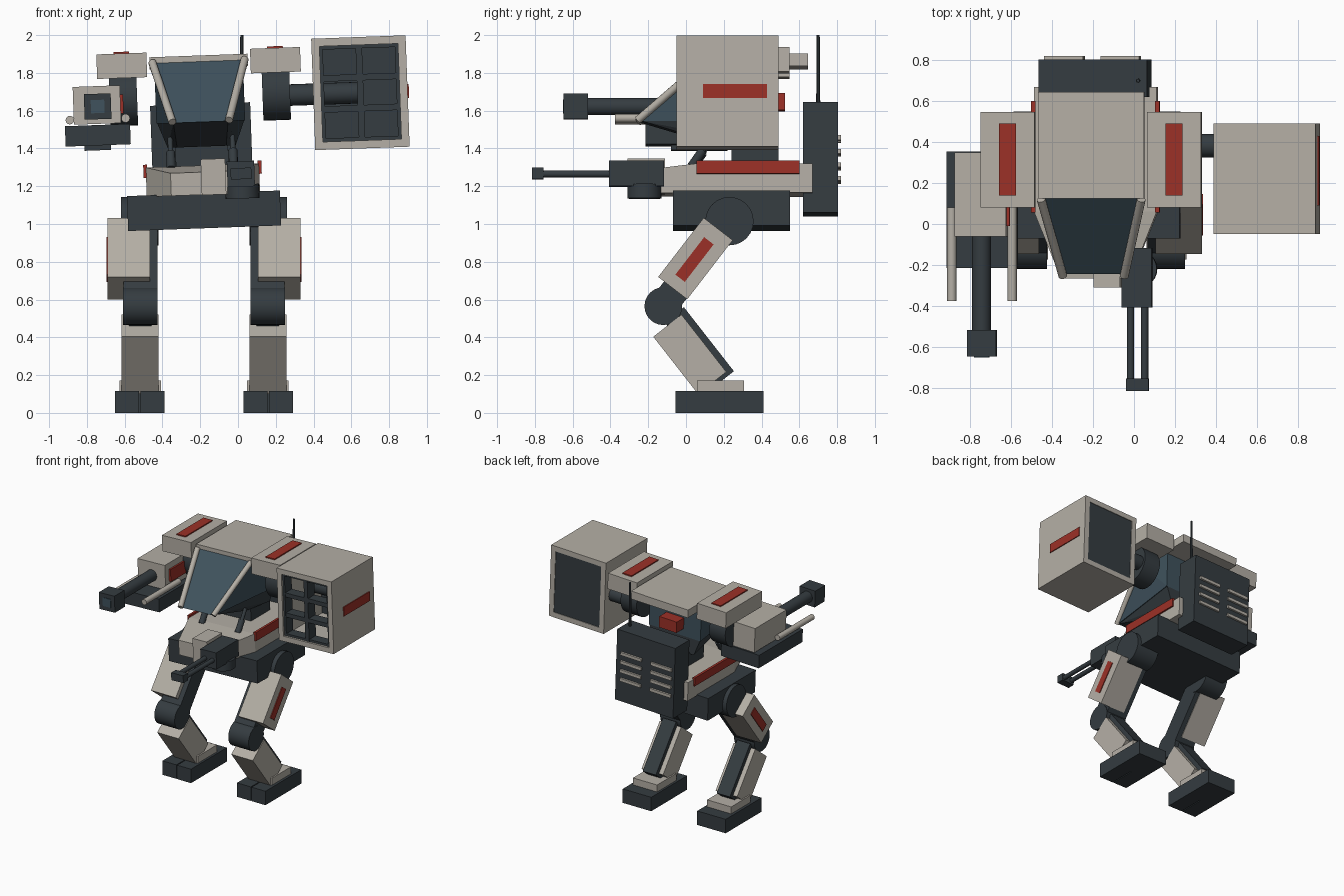
import bpy, bmesh
from math import radians
from mathutils import Matrix, Vector

if "Cube" in bpy.data.objects:
    bpy.data.objects.remove(bpy.data.objects["Cube"])


def material(name, rgb):
    m = bpy.data.materials.new(name)
    m.diffuse_color = (*rgb, 1)
    m.use_nodes = True
    m.node_tree.nodes["Principled BSDF"].inputs["Base Color"].default_value = m.diffuse_color
    return m


LIGHT = material("light armour", (0.46, 0.43, 0.38))
DARK = material("dark metal", (0.035, 0.045, 0.052))
RED = material("red marking", (0.33, 0.03, 0.02))
GLASS = material("canopy glass", (0.05, 0.085, 0.11))
FLAT = Matrix.Identity(4)
TILT = Matrix.Rotation(radians(-2.1), 4, 'Y')   # upper body leans sideways
CX = -0.18                                      # centre line of the legs


def up(x, y, z):
    """Point given in the leaning upper-body frame -> world."""
    p = TILT @ Vector((x, y, z - 1.07))
    return p + Vector((CX, 0, 1.07))


def finish(name, bm, mat, smooth=False):
    bmesh.ops.recalc_face_normals(bm, faces=bm.faces)
    me = bpy.data.meshes.new(name)
    bm.to_mesh(me)
    bm.free()
    ob = bpy.data.objects.new(name, me)
    bpy.context.collection.objects.link(ob)
    me.materials.append(mat)
    if smooth:
        bpy.ops.object.select_all(action='DESELECT')
        ob.select_set(True)
        bpy.context.view_layer.objects.active = ob
        bpy.ops.object.shade_smooth_by_angle(angle=radians(35))
    return ob


def box(name, c, size, mat, rot=TILT):
    bm = bmesh.new()
    bmesh.ops.create_cube(bm, size=1)
    bm.transform(Matrix.Translation(c) @ rot @ Matrix.Diagonal((*size, 1)))
    return finish(name, bm, mat)


def rod(name, a, b, r, mat, sides=24, r2=None):
    a, b = Vector(a), Vector(b)
    bm = bmesh.new()
    bmesh.ops.create_cone(bm, cap_ends=True, segments=sides, radius1=r,
                          radius2=r if r2 is None else r2, depth=(b - a).length)
    q = (b - a).to_track_quat('Z', 'Y').to_matrix().to_4x4()
    bm.transform(Matrix.Translation((a + b) / 2) @ q)
    return finish(name, bm, mat, True)


def hull(name, half_pts, mat):
    """Convex solid from points mirrored across the body centre line."""
    bm = bmesh.new()
    for x, y, z in half_pts:
        for s in (-1, 1):
            bm.verts.new(up(s * x, y, z))
    bmesh.ops.convex_hull(bm, input=bm.verts)
    return finish(name, bm, mat)


# legs: upright, mirrored about the leg centre line
thigh_rot = Matrix.Rotation(radians(-37.6), 4, 'X')
shin_rot = Matrix.Rotation(radians(38), 4, 'X')
for s, side in ((-1, "left"), (1, "right")):
    def X(d):
        return CX + s * d
    rod(side + "_hip_joint", (X(.24), .23, 1.015), (X(.44), .23, 1.015), .128, DARK)
    box(side + "_thigh_core", (X(.335), .055, .795), (.18, .15, .5), DARK, thigh_rot)
    box(side + "_thigh_armour", (X(.398), .05, .817), (.226, .194, .395), LIGHT, thigh_rot)
    box(side + "_thigh_stripe", (X(.51), .045, .812), (.014, .063, .25), RED, thigh_rot)
    rod(side + "_knee_joint", (X(.245), -.12, .565), (X(.43), -.12, .565), .1, DARK)
    box(side + "_shin_armour", (X(.338), .02, .31), (.196, .19, .385), LIGHT, shin_rot)
    box(side + "_shin_core", (X(.338), .07, .35), (.12, .13, .43), DARK, shin_rot)
    box(side + "_ankle", (X(.338), .183, .14), (.22, .25, .065), LIGHT, FLAT)
    box(side + "_heel", (X(.34), .283, .0575), (.26, .255, .115), DARK, FLAT)
    for t in (-1, 1):
        box(side + "_toe", (X(.34 + t * .067), .05, .0575), (.126, .212, .115), DARK, FLAT)

# pelvis and lower hull
box("pelvis", up(0, .24, 1.07), (.81, .62, .185), DARK)
hull("lower_hull", [(.3, .67, 1.155), (.3, .67, 1.31), (.3, .06, 1.155), (.3, .06, 1.31),
                    (.17, -.265, 1.155), (.17, -.265, 1.275)], LIGHT)
box("waist", up(0, .365, 1.35), (.28, .25, .15), DARK)

# cockpit
hull("canopy", [(.15, -.245, 1.54), (.235, .125, 1.86), (.235, .43, 1.86),
                (.235, .43, 1.54)], GLASS)
hull("cockpit_floor", [(.145, -.235, 1.54), (.23, .43, 1.54), (.13, .2, 1.41),
                       (.18, .43, 1.41)], DARK)
box("roof_plate", up(0, .385, 1.86), (.52, .52, .065), LIGHT)
box("rear_beacon", up(0, .47, 1.645), (.16, .11, .09), RED)

# mirrored upper-body parts
for s, side in ((-1, "left"), (1, "right")):
    rod(side + "_canopy_strut", up(s * .245, .12, 1.865), up(s * .15, -.255, 1.545), .021, LIGHT, 12)
    rod(side + "_neck_piston", up(s * .165, .14, 1.46), up(s * .165, .04, 1.31), .014, DARK, 12)
    rod(side + "_piston_sleeve", up(s * .165, .09, 1.385), up(s * .165, .03, 1.3), .024, DARK, 12)
    box(side + "_hull_stripe", up(s * .303, .328, 1.29), (.02, .545, .07), RED)
    rod(side + "_shoulder_joint", up(s * .332, .315, 1.68), up(s * .478, .315, 1.68), .145, DARK, 32)
    box(side + "_shoulder_pad", up(s * .407, .314, 1.853), (.265, .468, .13), LIGHT)
    box(side + "_shoulder_stripe", up(s * .407, .315, 1.92), (.083, .35, .014), RED)

# backpack, vents and antenna
box("backpack", up(0, .712, 1.343), (.53, .185, .585), DARK)
for x in (-.15, .125):
    for i in range(4):
        box("vent_slat", up(x, .805, 1.45 - i * .072), (.19, .03, .025), LIGHT)
rod("antenna", (.02, .7, 1.62), (.02, .7, 2.0), .011, DARK, 8, .008)

# nose gun
box("gun_mount", (-.13, -.21, 1.25), (.13, .2, .19), LIGHT)
box("gun_body", (.015, -.262, 1.265), (.145, .29, .135), DARK)
rod("ammo_drum", (.024, -.22, 1.135), (.021, -.22, 1.21), .09, DARK)
for x in (-.017, .052):
    rod("gun_barrel", (x, -.39, 1.265), (x, -.77, 1.265), .018, DARK, 12)
box("gun_muzzle", (.016, -.785, 1.267), (.11, .06, .06), DARK)

# right arm: open missile box with six cells
LC = Vector((.648, .22, 1.695))


def launcher(x, y, z):
    return LC + (TILT @ Vector((x, y, z)))


rod("launcher_arm", (.2, .382, 1.68), (.635, .382, 1.695), .057, DARK)
for s in (-1, 1):
    box("launcher_side", launcher(s * .229, 0, 0), (.042, .54, .59), LIGHT)
    box("launcher_top_bottom", launcher(0, 0, s * .274), (.416, .54, .042), LIGHT)
box("launcher_back", launcher(0, .25, 0), (.42, .03, .51), DARK)
for x, w in ((-.2, .018), (0, .034), (.2, .018)):
    box("cell_upright", launcher(x, -.21, 0), (w, .09, .506), DARK)
for z, w in ((-.244, .018), (-.082, .034), (.082, .034), (.244, .018)):
    box("cell_shelf", launcher(0, -.21, z), (.416, .085, w), DARK)
box("launcher_stripe", launcher(.25, .04, 0), (.014, .34, .075), RED)

# left arm: cannon with two guide rails
box("cannon_housing", (-.747, .145, 1.63), (.25, .41, .2), LIGHT)
box("cannon_base", (-.742, .07, 1.47), (.345, .57, .108), DARK)
box("cannon_base_plate", (-.742, .07, 1.405), (.14, .3, .03), DARK)
box("cannon_stripe", (-.617, .15, 1.635), (.02, .32, .1), RED)
rod("cannon_barrel", (-.745, 0, 1.622), (-.745, -.56, 1.622), .046, DARK)
box("cannon_muzzle", (-.743, -.583, 1.622), (.142, .13, .135), DARK)
box("cannon_bore", (-.743, -.645, 1.622), (.072, .014, .07), GLASS)
for x, z in ((-.89, 1.55), (-.595, 1.56)):
    rod("cannon_rail", (x, -.375, z), (x, .08, z), .023, LIGHT, 12)
